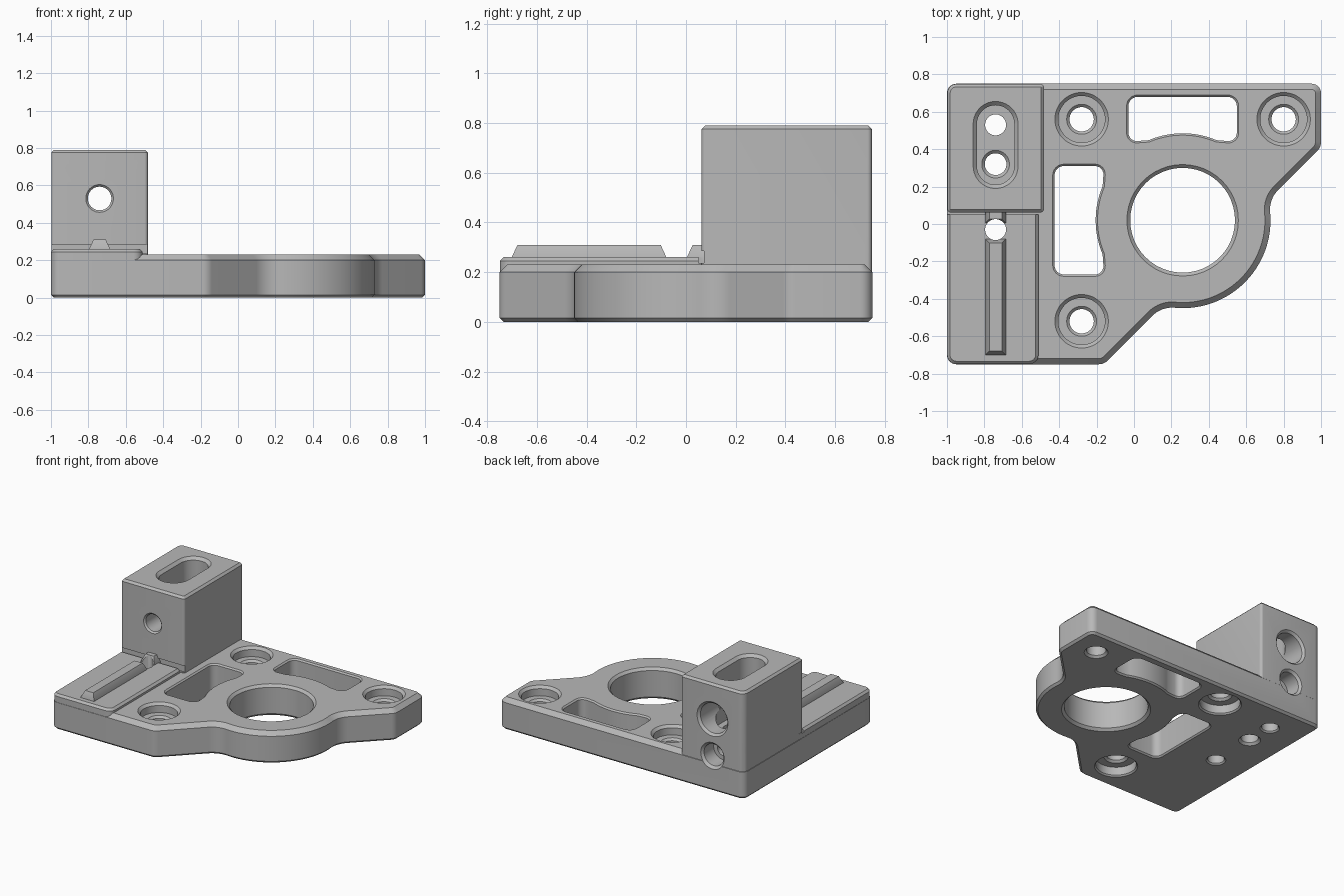
import bpy, bmesh
from math import cos, sin, tan, acos, radians, pi
from mathutils import Vector

cube = bpy.data.objects.get("Cube")
if cube:
    bpy.data.objects.remove(cube, do_unlink=True)

metal = bpy.data.materials.new("machined_grey")
metal.use_nodes = True
GREY = (0.48, 0.48, 0.48, 1)
metal.diffuse_color = GREY
metal.node_tree.nodes["Principled BSDF"].inputs["Base Color"].default_value = GREY


def arc(cx, cy, r, a0, a1, n):
    """Points on an arc, angles in degrees."""
    angles = [radians(a0 + (a1 - a0) * i / n) for i in range(n + 1)]
    return [(cx + r * cos(a), cy + r * sin(a)) for a in angles]


def circle(x, y, r):
    return arc(x, y, r, 0, 360, 48)[:-1]


def rounded(corners, steps=6):
    """Polygon from (x, y, fillet radius) corners."""
    out = []
    for i, (x, y, r) in enumerate(corners):
        p = Vector((x, y))
        if r == 0:
            out.append((x, y))
            continue
        a = (Vector(corners[i - 1][:2]) - p).normalized()
        b = (Vector(corners[(i + 1) % len(corners)][:2]) - p).normalized()
        half = acos(max(-1, min(1, a.dot(b)))) / 2
        centre = p + (a + b).normalized() * (r / sin(half))
        start = p + a * (r / tan(half)) - centre
        sweep = pi - 2 * half
        turn = 1 if a.x * b.y - a.y * b.x < 0 else -1
        for k in range(steps + 1):
            t = turn * sweep * k / steps
            out.append((centre.x + start.x * cos(t) - start.y * sin(t),
                        centre.y + start.x * sin(t) + start.y * cos(t)))
    return out


def rectangle(x0, x1, y0, y1, r=0):
    return rounded([(x0, y0, r), (x1, y0, r), (x1, y1, r), (x0, y1, r)])


def offset(points, d):
    """Grow a counter-clockwise outline by d."""
    out = []
    for i, p in enumerate(points):
        p, a, b = Vector(p), Vector(points[i - 1]), Vector(points[(i + 1) % len(points)])
        e, f = (p - a).normalized(), (b - p).normalized()
        n, m = Vector((e.y, -e.x)), Vector((f.y, -f.x))
        out.append(p + (n + m) * (d / (1 + n.dot(m))))
    return out


def loft(name, points, levels, along_y=False):
    """Solid through offset copies of an outline at (height, growth) levels."""
    bm = bmesh.new()
    rings = []
    for h, d in levels:
        rings.append([bm.verts.new((p[0], h, p[1]) if along_y else (p[0], p[1], h))
                      for p in offset(points, d)])
    n = len(points)
    for lo, hi in zip(rings, rings[1:]):
        for i in range(n):
            j = (i + 1) % n
            bm.faces.new((lo[i], lo[j], hi[j], hi[i]))
    bm.faces.new(rings[0][::-1])
    bm.faces.new(rings[-1])
    bmesh.ops.recalc_face_normals(bm, faces=bm.faces)
    mesh = bpy.data.meshes.new(name)
    bm.to_mesh(mesh)
    bm.free()
    mesh.materials.append(metal)
    ob = bpy.data.objects.new(name, mesh)
    bpy.context.collection.objects.link(ob)
    return ob


def volume(mesh):
    bm = bmesh.new()
    bm.from_mesh(mesh)
    v = bm.calc_volume()
    bm.free()
    return v


def combine(other, operation):
    """Boolean another solid into the bracket, keeping the first sound result."""
    low, high = (1.00001, 2) if operation == 'UNION' else (0.6, 0.99999)
    before = volume(bracket.data)
    mod = bracket.modifiers.new("join", 'BOOLEAN')
    mod.operation, mod.object = operation, other
    for solver in ('MANIFOLD', 'EXACT', 'FLOAT'):
        mod.solver = solver
        bpy.context.view_layer.update()
        graph = bpy.context.evaluated_depsgraph_get()
        result = bpy.data.meshes.new_from_object(bracket.evaluated_get(graph))
        if low < volume(result) / before < high:
            bracket.data = result
            break
    bracket.modifiers.remove(mod)
    bpy.data.objects.remove(other, do_unlink=True)


def cut(points, levels, along_y=False):
    combine(loft("cutter", points, levels, along_y), 'DIFFERENCE')


def through(c, bottom, top):
    """Levels of a through opening with chamfer c at both ends."""
    return [(bottom - .01, c + .01), (bottom + c, 0), (top - c, 0), (top + .01, c + .01)]


TOP = 0.23            # plate thickness
CX, CY = 0.26, 0.02   # main bore centre
BX = -0.74            # centre line of block and rail

# Base plate with a round lobe blended into its diagonal edge
lobe = (arc(.204, -.597, .15, 135, 84.8, 10) + arc(CX, CY, .47, 264.8, 365.2, 36)[1:-1]
        + arc(.877, .076, .15, 185.2, 135, 10))
outline = rounded([(-1, -.75, .05), (-.16, -.75, .07)] + [(x, y, 0) for x, y in lobe]
                  + [(1, .41, .07), (1, .75, .05), (-1, .75, .05)])
bracket = loft("mounting_bracket", outline,
               [(0, -.015), (.015, 0), (TOP - .03, 0), (TOP, -.03)])

# Raised pad and upright block, set a hair inside the plate's walls
combine(loft("pad", rectangle(-1, -.51, -.75, .15, .05),
             [(.1, -.001), (.245, -.001), (.26, -.016)]), 'UNION')
block_shape = rounded([(-1, .06, .02), (-.48, .06, .02), (-.48, .75, .02), (-1, .75, .05)])
combine(loft("block", block_shape, [(.11, -.002), (.775, -.002), (.79, -.017)]), 'UNION')

# Relief groove at the foot of the block
cut(rectangle(-1.1, -.4, .05, .072), [(.236, 0), (.285, 0)])

# Tapered locating rail, in two pieces
for y0, y1 in ((-.70, -.08), (.005, .12)):
    combine(loft("rail", rectangle(BX - .055, BX + .055, y0, y1),
                 [(.2, 0), (.262, 0), (.31, -.022)]), 'UNION')

# Main bore
cut(circle(CX, CY, .28), through(.018, 0, TOP))


# Two curved windows, mirrored about the diagonal
def window(far):
    inner = arc(CX, CY, .465, 113, 67, 14)
    return rounded([(-.03, far, .05), (-.03, .44, .045)] + [(x, y, 0) for x, y in inner]
                   + [(.55, .44, .045), (.55, far, .05)])


cut(window(.68), through(.01, 0, TOP))
cut([(.28 - y, .28 - x) for x, y in window(.705)][::-1], through(.01, 0, TOP))

# Counterbored mounting holes; the left pair is also recessed underneath
for x, y in ((-.28, .56), (-.28, -.52), (.8, .56)):
    cut(circle(x, y, .125), [(TOP - .07, 0), (TOP - .018, 0), (TOP + .01, .028)])
    floor = 0
    if x < 0:
        cut(circle(x, y, .135), [(-.01, .02), (.01, 0), (.07, 0)])
        floor = .07
    cut(circle(x, y, .065), through(.015, floor, TOP - .07))

# Adjustment slot in the top of the block
SLOT = .38
slot = arc(BX, .31, .1, 180, 360, 20) + arc(BX, .535, .1, 0, 180, 20)
cut(slot, [(SLOT, 0), (.77, 0), (.8, .03)])

# Vertical pin holes
cut(circle(BX, .32, .058), through(.016, 0, SLOT))
for y, top in ((.53, SLOT + .01), (-.03, .4)):
    cut(circle(BX, y, .056), [(-.01, .02), (.01, 0), (top, 0)])

# Cross holes through the front and back of the block
cut(circle(BX, .53, .063), [(.05, .023), (.073, 0), (.4, 0)], True)
cut(circle(BX, .53, .11), [(.52, 0), (.732, 0), (.76, .028)], True)
cut(circle(BX, .26, .08), [(.62, 0), (.732, 0), (.76, .028)], True)
cut(circle(BX, .26, .05), [(.42, 0), (.63, 0)], True)

# Smooth the curved walls and keep the machined edges crisp
for ob in bpy.context.selected_objects:
    ob.select_set(False)
bracket.select_set(True)
bpy.context.view_layer.objects.active = bracket
bpy.ops.object.shade_smooth_by_angle(angle=radians(25))
